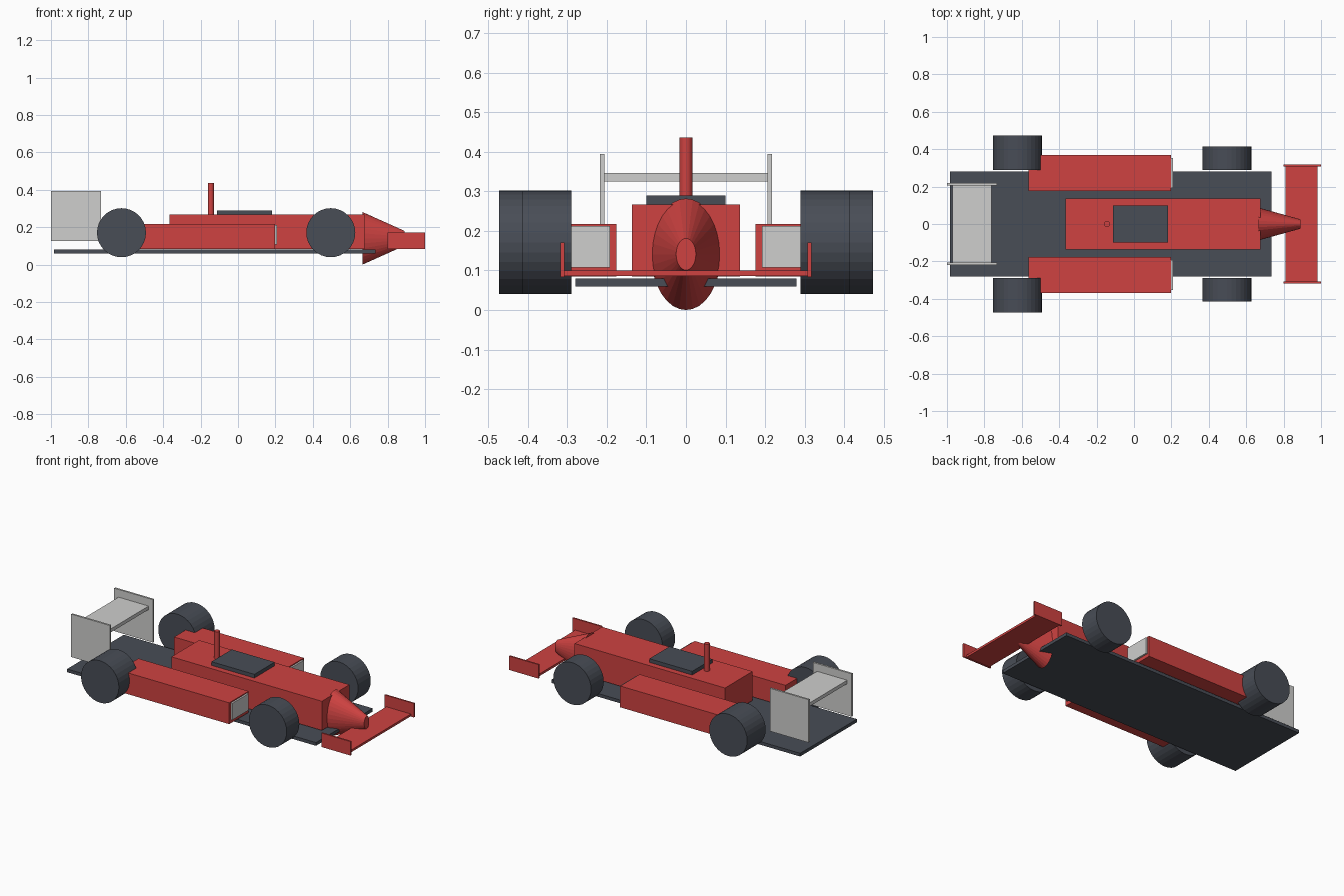
import bpy
from math import radians

cube = bpy.data.objects.get("Cube")
if cube:
    bpy.data.objects.remove(cube, do_unlink=True)


def material(name, rgb):
    mat = bpy.data.materials.new(name)
    mat.use_nodes = True
    mat.diffuse_color = (*rgb, 1)
    mat.node_tree.nodes["Principled BSDF"].inputs["Base Color"].default_value = (*rgb, 1)
    return mat


RED = material("red paint", (0.62, 0.055, 0.053))
DARK = material("dark rubber", (0.065, 0.074, 0.093))
LIGHT = material("light grey", (0.62, 0.62, 0.61))


def finish(name, mat):
    obj = bpy.context.object
    obj.name = obj.data.name = name
    obj.data.materials.append(mat)
    return obj


def box(name, mat, x, y, z):
    """Box spanning the given (low, high) ranges."""
    bpy.ops.mesh.primitive_cube_add(size=1, location=[sum(r) / 2 for r in (x, y, z)])
    obj = finish(name, mat)
    obj.scale = [r[1] - r[0] for r in (x, y, z)]
    bpy.ops.object.transform_apply(location=True, rotation=False, scale=True)
    return obj


def pair(name, mat, x, y, z):
    """One box on each side of the car."""
    box("left_" + name, mat, x, y, z)
    box("right_" + name, mat, x, (-y[1], -y[0]), z)


# Floor and body
box("floor", DARK, (-0.985, 0.735), (-0.28, 0.28), (0.06, 0.08))
box("body", RED, (-0.365, 0.675), (-0.136, 0.136), (0.085, 0.267))
box("cockpit", DARK, (-0.113, 0.183), (-0.1, 0.1), (0.262, 0.29))

# Side pods and their air inlets
pair("side_pod", RED, (-0.565, 0.197), (0.176, 0.368), (0.085, 0.218))
pair("air_inlet", LIGHT, (0.19, 0.208), (0.192, 0.352), (0.108, 0.212))

# Nose: a tapered cone, taller than wide
bpy.ops.mesh.primitive_cone_add(vertices=32, radius1=0.141, radius2=0.04, depth=0.225,
                                location=(0.777, 0, 0.141), rotation=(0, radians(90), 0))
nose = finish("nose", RED)
nose.scale.y = 0.625

# Mast
bpy.ops.mesh.primitive_cylinder_add(vertices=32, radius=0.016, depth=0.177,
                                    location=(-0.145, 0, 0.348))
finish("mast", RED)

# Front wing
box("front_wing", RED, (0.81, 0.98), (-0.31, 0.31), (0.086, 0.1))
pair("front_endplate", RED, (0.798, 1.0), (0.307, 0.317), (0.084, 0.171))

# Rear wing
box("rear_wing", LIGHT, (-0.97, -0.762), (-0.21, 0.21), (0.325, 0.347))
pair("rear_endplate", LIGHT, (-1.0, -0.732), (0.206, 0.218), (0.127, 0.395))

# Wheels
for end, x, inner, outer in (("front", 0.496, 0.29, 0.415), ("rear", -0.623, 0.29, 0.473)):
    for side, sign in (("left", 1), ("right", -1)):
        bpy.ops.mesh.primitive_cylinder_add(
            vertices=32, radius=0.131, depth=outer - inner,
            location=(x, sign * (inner + outer) / 2, 0.171), rotation=(radians(90), 0, 0))
        finish(f"{end}_{side}_wheel", DARK)
